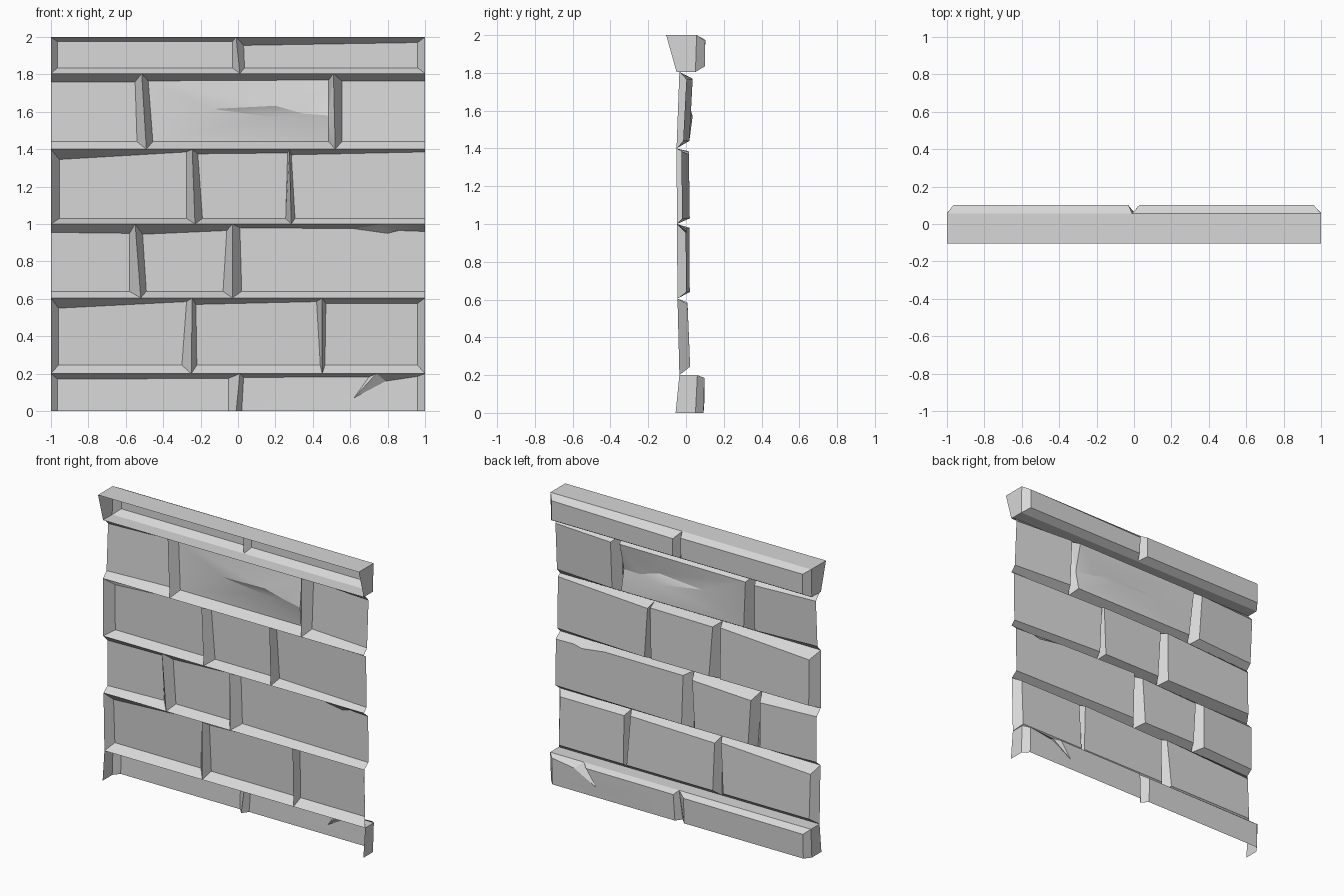
import bpy
import math
from mathutils import Vector

if "Cube" in bpy.data.objects:
    bpy.data.objects.remove(bpy.data.objects["Cube"])

stone = bpy.data.materials.new("grey_stone")
stone.use_nodes = True
GREY = (0.68, 0.68, 0.68, 1)
stone.diffuse_color = GREY
stone.node_tree.nodes["Principled BSDF"].inputs["Base Color"].default_value = GREY


# Mesh from faces given as lists of points; shared points are merged
def make_object(name, faces):
    index, polys = {}, []
    for face in faces:
        poly = []
        for p in face:
            key = tuple(round(c, 4) for c in p)
            i = index.setdefault(key, len(index))
            if i not in poly:
                poly.append(i)
        if len(poly) > 2:
            polys.append(poly)
    mesh = bpy.data.meshes.new(name)
    mesh.from_pydata(list(index), [], polys)
    mesh.materials.append(stone)
    obj = bpy.data.objects.new(name, mesh)
    bpy.context.collection.objects.link(obj)
    bpy.ops.object.select_all(action='DESELECT')
    obj.select_set(True)
    bpy.context.view_layer.objects.active = obj
    bpy.ops.object.shade_smooth_by_angle(angle=math.radians(22))


# Brick face with a lens-shaped gash and a pinched right edge
def cracked_face(inner, outer):
    bl, br, tr, tl = inner
    a, b = Vector((-0.13, 0.022, 1.615)), Vector((0.2, 0.005, 1.632))
    c, d = Vector((0.35, 0.01, 1.59)), Vector((0.18, 0.035, 1.57))
    pinch = Vector((0.485, -0.012, 1.58))
    return [(tl, a, b), (tl, b, tr), (tr, b, c), (bl, d, a), (bl, br, d),
            (br, c, d), (tl, bl, a), (tr, c, pinch), (pinch, c, br),
            (a, d, b), (b, d, c), (outer[1], outer[2], pinch),
            (outer[2], tr, pinch), (outer[1], pinch, br)]


# Brick face and top bevel with a wedge broken out of the upper edge
def chipped_face(inner, outer, chip):
    bl, br, tr, tl = inner
    otl, otr = outer[3], outer[2]
    u, p, m = [Vector((x, tl.lerp(tr, (x - tl.x) / (tr.x - tl.x)).y, h))
               for x, h in chip[:3]]
    v = otl.lerp(otr, (chip[3] - otl.x) / (otr.x - otl.x))
    return [(bl, p, u, tl), (bl, br, p), (br, m, p), (br, tr, m),
            (p, m, v), (p, v, u), (tl, u, v, otl), (m, tr, otr, v)]


# A row of hollow bevelled bricks
# joints: x top, x bottom, left bevel top, bottom, right bevel top, bottom
# tops: inner upper height at the left and right of each brick
# front: depth of the cap's front edge at the bottom and top, for trim rows
# dips: how far the faces sink at the two ends of the row
def build_row(name, z, y_out, y_in, z_low, tops, joints, chip=None, crack=False,
              front=None, dips=(0, 0)):
    for n, (left, right) in enumerate(zip(joints, joints[1:])):
        last = n == len(joints) - 2
        dip_l = dips[0] if n == 0 else 0
        dip_r = dips[1] if last else 0
        outer = [Vector((left[1], y_out[0], z[0])), Vector((right[1], y_out[0], z[0])),
                 Vector((right[0], y_out[1], z[1])), Vector((left[0], y_out[1], z[1]))]
        inner = [Vector((left[1] + left[5], y_in[0] - dip_l, z_low)),
                 Vector((right[1] - right[3], y_in[0] - dip_r, z_low)),
                 Vector((right[0] - right[2], y_in[1] - dip_r, tops[n][1])),
                 Vector((left[0] + left[4], y_in[1] - dip_l, tops[n][0]))]
        has_chip = chip is not None and last
        has_crack = crack and n == 1
        # Bevels: bottom, right, top, left; flush sides stay open
        is_open = [z_low == z[0], right[2] == 0 or has_crack, has_chip, left[4] == 0]
        faces = []
        for k in range(4):
            j = (k + 1) % 4
            if not is_open[k]:
                faces.append((outer[k], outer[j], inner[j], inner[k]))
        if has_chip:
            faces += chipped_face(inner, outer, chip)
        elif has_crack:
            faces += cracked_face(inner, outer)
        else:
            faces.append(inner)
        # Trim bricks run forward into caps and end returns
        if front:
            fr = [Vector((p.x, front[0] if i < 2 else front[1], p.z))
                  for i, p in enumerate(outer)]
            wanted = [z[0] > 0, last, True, n == 0]
            for k in range(4):
                j = (k + 1) % 4
                if wanted[k]:
                    faces.append((fr[k], fr[j], outer[j], outer[k]))
        # The wall faces +y, so turn each face the other way round
        make_object(f"{name}_{n + 1}", [tuple(reversed(f)) for f in faces])


def end(x, w=0.0):
    return (x, x, w, w, w, w)


# Bottom trim
build_row("bottom_trim", (0, 0.2), (0.05, 0.06), (0.093, 0.098), 0,
          [(0.17, 0.175), (0.18, 0.185)],
          [end(-1, 0.035), (0.01, -0.01, 0.06, 0.04, 0.02, 0.03), end(1, 0.04)],
          chip=((0.70, 0.182), (0.62, 0.07), (0.79, 0.16), 0.74),
          front=(-0.055, -0.035))

# Four courses of bricks, meeting along shared seams
build_row("lower_course", (0.2, 0.605), (-0.035, -0.045), (0.022, 0.008), 0.245,
          [(0.55, 0.585), (0.57, 0.585), (0.575, 0.575)],
          [end(-1, 0.04), (-0.245, -0.25, 0.03, 0.05, 0.02, 0.03),
           (0.45, 0.45, 0.03, 0.01, 0.02, 0.015), end(1, 0.04)])
build_row("lower_middle_course", (0.605, 1.0), (-0.045, -0.048), (0.02, 0.018), 0.64,
          [(0.955, 0.95), (0.945, 0.965), (0.98, 0.96)],
          [end(-1), (-0.55, -0.52, 0.03, 0.06, 0.04, 0.03),
           (-0.03, -0.03, 0.03, 0.05, 0.04, 0.05), end(1)],
          chip=((0.62, 0.975), (0.80, 0.95), (0.86, 0.965), 0.77),
          dips=(0.022, 0.02))
build_row("upper_middle_course", (1.0, 1.4), (-0.048, -0.05), (0.02, 0.015), 1.03,
          [(1.345, 1.385), (1.375, 1.38), (1.37, 1.385)],
          [end(-1, 0.045), (-0.245, -0.23, 0.03, 0.045, 0.03, 0.04),
           (0.275, 0.285, 0.01, 0.03, 0.01, 0.02), end(1)], dips=(0, 0.04))
build_row("upper_course", (1.4, 1.805), (-0.05, -0.035), (0.018, 0.035), 1.44,
          [(1.76, 1.76), (1.765, 1.77), (1.765, 1.765)],
          [end(-1), (-0.515, -0.49, 0.035, 0.05, 0.035, 0.035),
           (0.51, 0.52, 0.025, 0.035, 0.045, 0.035), end(1)], crack=True,
          dips=(0.03, 0.033))

# Top trim
build_row("top_trim", (1.805, 2.0), (0.05, 0.056), (0.1, 0.102), 1.835,
          [(1.975, 1.975), (1.955, 1.97)],
          [end(-1, 0.035), (-0.01, 0.01, 0.02, 0.04, 0.04, 0.025), end(1, 0.04)],
          front=(-0.05, -0.105))
